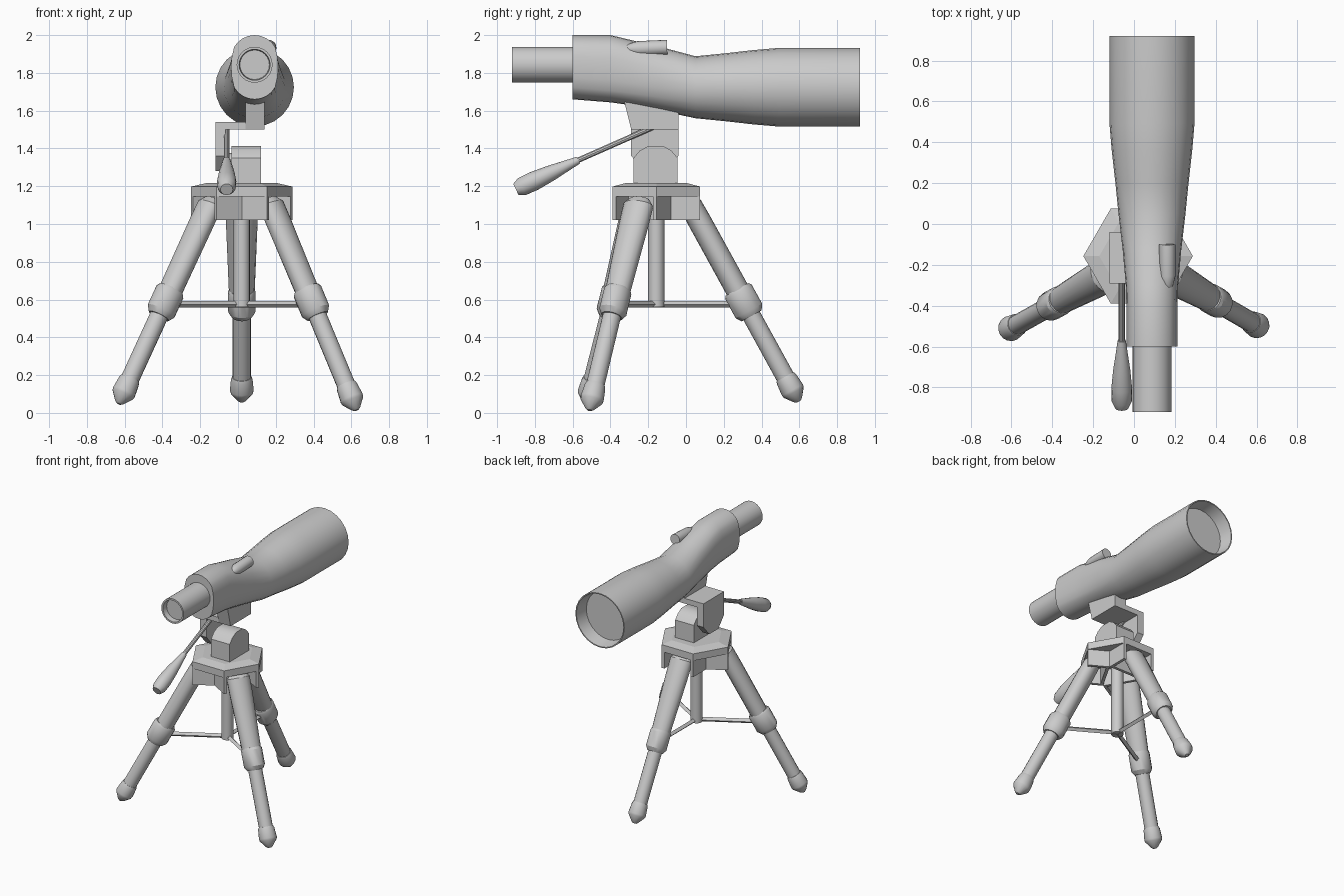
import bpy, bmesh, math
from mathutils import Vector

if "Cube" in bpy.data.objects:
    bpy.data.objects.remove(bpy.data.objects["Cube"])

CX, CY = 0.02, -0.157            # tripod axis


def finish(name, bm, smooth=True):
    bmesh.ops.recalc_face_normals(bm, faces=bm.faces)
    me = bpy.data.meshes.new(name)
    bm.to_mesh(me)
    bm.free()
    ob = bpy.data.objects.new(name, me)
    bpy.context.collection.objects.link(ob)
    if smooth:
        bpy.context.view_layer.objects.active = ob
        bpy.ops.object.select_all(action='DESELECT')
        ob.select_set(True)
        bpy.ops.object.shade_smooth_by_angle(angle=math.radians(32))
    return ob


def loft(name, rings, smooth=True):
    """Skin a list of equal-length rings and cap both ends."""
    bm = bmesh.new()
    rows = [[bm.verts.new(p) for p in r] for r in rings]
    n = len(rows[0])
    for a, b in zip(rows, rows[1:]):
        for i in range(n):
            bm.faces.new((a[i], a[(i + 1) % n], b[(i + 1) % n], b[i]))
    bm.faces.new(rows[0])
    bm.faces.new(rows[-1])
    return finish(name, bm, smooth)


def tube(name, a, b, profile, n=16):
    """Profile: (distance from a, sideways radius[, other radius])."""
    a, b = Vector(a), Vector(b)
    d = (b - a).normalized()
    t = d.cross(Vector((0, 0, 1)))
    t = t.normalized() if t.length > 1e-4 else Vector((1, 0, 0))
    u = t.cross(d)
    rings = []
    for p in profile:
        rt, ru = p[1], p[-1]
        rings.append([a + d * p[0] + t * rt * math.cos(k * math.tau / n)
                      + u * ru * math.sin(k * math.tau / n) for k in range(n)])
    return loft(name, rings)


def prism(name, pts, vec, smooth=False):
    v = Vector(vec)
    return loft(name, [[Vector(p) for p in pts], [Vector(p) + v for p in pts]], smooth)


def box(name, x0, x1, y0, y1, z0, z1):
    return prism(name, [(x0, y0, z0), (x1, y0, z0), (x1, y1, z0), (x0, y1, z0)], (0, 0, z1 - z0))


# Scope body: stadium section at the rear blending to a round objective hood
SX = 0.088


def body_ring(y, c, r, straight, n=24):
    out = []
    for k in range(n):
        s = math.sin(k * math.tau / n)
        z = c + r * s + straight * max(-1, min(1, 2 * s))
        out.append(Vector((SX + r * math.cos(k * math.tau / n), y, z)))
    return out


loft("scope_body", [body_ring(*p) for p in (
    (-0.60, 1.83, 0.125, 0.045), (-0.40, 1.822, 0.125, 0.053),
    (-0.30, 1.803, 0.128, 0.045), (-0.13, 1.767, 0.143, 0.026),
    (0.05, 1.724, 0.164, 0), (0.20, 1.724, 0.179, 0), (0.36, 1.724, 0.197, 0),
    (0.49, 1.724, 0.208, 0), (0.92, 1.724, 0.208, 0),
    (0.92, 1.724, 0.200, 0), (0.82, 1.724, 0.185, 0))])

# Eyepiece with recessed end, and small sighting tube
tube("eyepiece", (SX, -0.92, 1.843), (SX, -0.55, 1.843),
     [(0.04, 0.078), (0, 0.082), (0, 0.095), (0.37, 0.095)], 24)
tube("sight_tube", (0.163, -0.325, 1.925), (0.163, -0.10, 1.935),
     [(0, 0.015), (0.03, 0.030), (0.07, 0.040), (0.225, 0.040)])

# Mounting foot, L bracket and tilt head
prism("scope_foot", [(0.04, -0.335, 1.68), (0.04, -0.29, 1.50),
                     (0.04, -0.04, 1.50), (0.04, -0.04, 1.68)], (0.10, 0, 0))
box("bracket_top", -0.12, 0.14, -0.29, -0.04, 1.50, 1.54)
prism("bracket_side", [(-0.12, y, z) for y, z in (
    (-0.29, 1.51), (-0.29, 1.36), (-0.22, 1.28), (-0.11, 1.28),
    (-0.04, 1.36), (-0.04, 1.51))], (0.055, 0, 0))
prism("tilt_head", [(-0.035, y, z) for y, z in (
    (-0.277, 1.19), (-0.277, 1.35), (-0.245, 1.388), (-0.20, 1.413),
    (-0.12, 1.413), (-0.077, 1.388), (-0.045, 1.35), (-0.045, 1.19))], (0.158, 0, 0), True)
tube("tilt_pivot", (-0.09, -0.16, 1.33), (0, -0.16, 1.33), [(0, 0.045), (0.09, 0.045)])

# Pan handle
tube("handle_rod", (-0.06, -0.17, 1.515), (-0.06, -0.60, 1.325), [(0, 0.015), (0.47, 0.015)], 10)
tube("handle_grip", (-0.06, -0.57, 1.338), (-0.06, -0.90, 1.183),
     [(0, 0.020), (0.06, 0.028), (0.16, 0.042), (0.26, 0.051), (0.33, 0.049), (0.365, 0.033)])


# Hexagonal platform with bevelled top
def hexagon(r, z):
    return [Vector((CX + r * math.cos(k * math.pi / 3), CY + r * math.sin(k * math.pi / 3), z))
            for k in range(6)]


loft("platform", [hexagon(0.268, 1.145), hexagon(0.268, 1.198), hexagon(0.19, 1.216)], False)

# Centre post
tube("centre_post", (CX, CY, 1.15), (CX, CY, 0.56), [(0, 0.043), (0.59, 0.043)])

# Legs: direction angle, top point, foot tip
LEGS = {
    "back": (90, (0.02, 0.025, 1.10), (0.02, 0.597, 0.060)),
    "left": (210, (-0.15, -0.257, 1.10), (-0.632, -0.527, 0.048)),
    "right": (330, (0.178, -0.252, 1.10), (0.628, -0.512, 0.014)),
}
for side, (ang, top, tip) in LEGS.items():
    top, tip = Vector(top), Vector(tip)
    d = (tip - top).normalized()
    L = (tip - top).length
    c = (top.z - 0.588) / -d.z             # distance to collar centre
    tube(side + "_leg_upper", top, tip,
         [(-0.035, 0.055, 0.035), (0, 0.085, 0.06), (0.10, 0.084, 0.062), (c, 0.066, 0.062)])
    tube(side + "_leg_collar", top, tip,
         [(c - 0.075, 0.066, 0.07), (c - 0.06, 0.073, 0.08),
          (c + 0.055, 0.073, 0.08), (c + 0.085, 0.055, 0.06)])
    tube(side + "_leg_lower", top, tip, [(c, 0.049), (L - 0.08, 0.049)])
    tube(side + "_leg_foot", top, tip,
         [(L - 0.15, 0.052), (L - 0.135, 0.057), (L - 0.07, 0.063), (L - 0.055, 0.060),
          (L - 0.01, 0.025), (L, 0.012)])

    # Channel bracket (two cheeks and an inner wall) under the platform
    a = math.radians(ang)
    r = Vector((math.cos(a), math.sin(a), 0))
    t = Vector((-r.y, r.x, 0))
    o = Vector((CX, CY, 1.02))
    inner, outer, w, th = 0.077, 0.232, 0.134, 0.022
    prism(side + "_bracket", [o + r * i + t * j for i, j in (
        (inner, -w), (outer, -w), (outer, th - w), (inner + th, th - w),
        (inner + th, w - th), (outer, w - th), (outer, w), (inner, w))], (0, 0, 0.13))

    # Spreader bar from the post to the collar
    hub = Vector((CX, CY, 0.575))
    tube(side + "_spreader", hub, Vector((*(top + d * c).xy, 0.575)),
         [(0, 0.017), (((top + d * c).xy - hub.xy).length - 0.03, 0.017)], 4)
